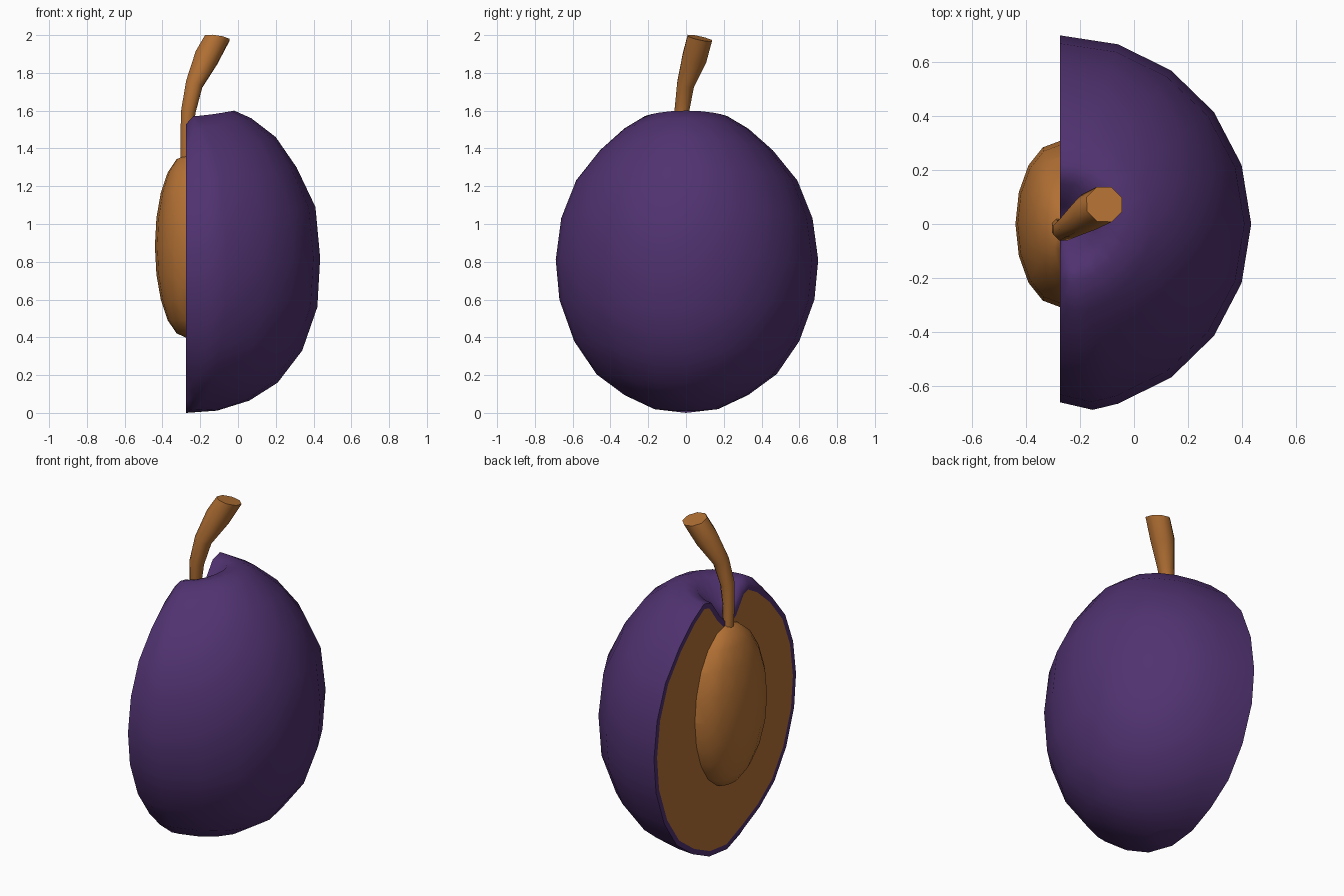
import bpy, bmesh, math
from mathutils import Vector, Matrix

if "Cube" in bpy.data.objects:
    bpy.data.objects.remove(bpy.data.objects["Cube"])

CUT = -0.275  # x of the cut plane and of the fruit's axis


def material(name, rgb):
    m = bpy.data.materials.new(name)
    m.diffuse_color = (*rgb, 1)
    m.use_nodes = True
    m.node_tree.nodes["Principled BSDF"].inputs["Base Color"].default_value = m.diffuse_color
    return m


purple = material("purple skin", (0.080, 0.032, 0.162))
brown = material("warm brown", (0.445, 0.162, 0.034))


def finish(bm, name, mats, recalc=True):
    if recalc:
        bmesh.ops.recalc_face_normals(bm, faces=bm.faces[:])
    me = bpy.data.meshes.new(name)
    bm.to_mesh(me)
    bm.free()
    for m in mats:
        me.materials.append(m)
    me.shade_smooth()
    me.set_sharp_from_angle(angle=math.radians(58))
    ob = bpy.data.objects.new(name, me)
    bpy.context.collection.objects.link(ob)
    return ob


# Half fruit: (radius, z) profile towards +x, then towards the cut plane
PROFILE = [
    (.165, .012, .17, .02), (.335, .065, .33, .095), (.485, .16, .48, .205),
    (.615, .33, .60, .38), (.695, .56, .68, .60), (.71, .82, .70, .81),
    (.685, 1.09, .67, 1.03), (.585, 1.30, .59, 1.23), (.475, 1.46, .46, 1.39),
    (.345, 1.56, .33, 1.505), (.255, 1.60, .22, 1.57), (.17, 1.585, .15, 1.55),
    (.08, 1.46, .07, 1.44)]
ANGLES = [-90, -80] + list(range(-72, 91, 18))

bm = bmesh.new()
bottom = bm.verts.new((CUT, 0, 0))
dimple = bm.verts.new((CUT, 0, 1.37))
columns = []
for a in ANGLES:
    t = math.radians(a)
    w = math.cos(t) ** 2
    col = []
    for rx, zx, ry, zy in PROFILE:
        r = rx * w + ry * (1 - w)
        z = zx * w + zy * (1 - w)
        if a == -90:  # shallow crease down the front
            r *= .945
            z = .82 + (z - .82) * .945
        x = CUT + (0 if abs(a) == 90 else r * math.cos(t))
        col.append(bm.verts.new((x, r * math.sin(t), z)))
    columns.append([bottom] + col + [dimple])
for c, d in zip(columns, columns[1:]):
    for i in range(len(c) - 1):
        quad = [c[i], d[i], d[i + 1], c[i + 1]]
        bm.faces.new(list(dict.fromkeys(quad)))
# Flat cut face with a thin rim of skin round the flesh
flesh = bm.faces.new(columns[-1] + columns[0][-2:0:-1])
bmesh.ops.recalc_face_normals(bm, faces=bm.faces[:])
bmesh.ops.inset_region(bm, faces=[flesh], thickness=.03, use_even_offset=True)
flesh.material_index = 1
finish(bm, "half_fruit", [purple, brown], recalc=False)

# Stone bulging out of the cut face
bm = bmesh.new()
bmesh.ops.create_uvsphere(bm, u_segments=16, v_segments=10, radius=1)
bmesh.ops.bisect_plane(bm, geom=bm.verts[:] + bm.edges[:] + bm.faces[:],
                       plane_co=(0, 0, 0), plane_no=(1, 0, 0), clear_outer=True)
for v in bm.verts:
    v.co = Vector((CUT + v.co.x * .165, v.co.y * .308, .882 + v.co.z * .484))
finish(bm, "stone", [brown], recalc=False)

# Curved stem flaring towards its cut end: (x, y, z, radius)
PATH = [(-.278, -.008, 1.33, .028), (-.273, -.018, 1.48, .033),
        (-.262, -.022, 1.60, .040), (-.232, -.002, 1.74, .047),
        (-.167, .045, 1.88, .067), (-.110, .073, 1.984, .068)]
points = [Vector(p[:3]) for p in PATH]
bm = bmesh.new()
rings = []
for i, p in enumerate(points):
    if i == len(points) - 1:
        n = Vector((.15, .22, 1))
    else:
        n = points[i + 1] - points[max(i - 1, 0)]
    rot = Vector((0, 0, 1)).rotation_difference(n.normalized())
    ring = []
    for k in range(8):
        t = math.tau * (k + .5) / 8
        off = Vector((math.cos(t), math.sin(t), 0)) * PATH[i][3] * 1.05
        ring.append(bm.verts.new(p + rot @ off))
    rings.append(ring)
for a, b in zip(rings, rings[1:]):
    for k in range(8):
        j = (k + 1) % 8
        bm.faces.new((a[k], a[j], b[j], b[k]))
bm.faces.new(rings[-1])
bm.faces.new(rings[0][::-1])
finish(bm, "stem", [brown])
